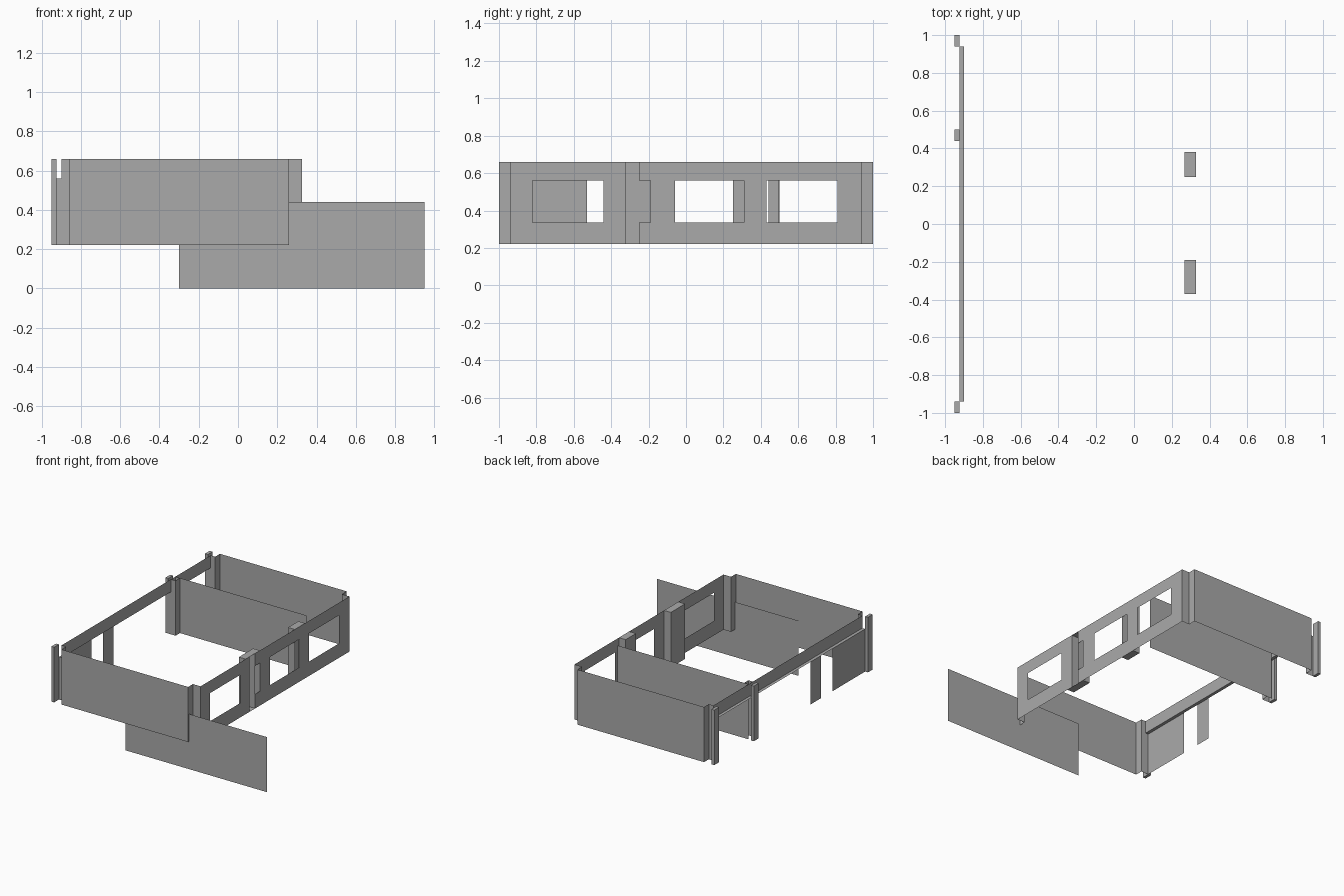
import bpy

cube = bpy.data.objects.get("Cube")
if cube:
    bpy.data.objects.remove(cube, do_unlink=True)

grey = bpy.data.materials.new("plain_grey")
grey.use_nodes = True
colour = (0.4, 0.4, 0.4, 1)
grey.diffuse_color = colour
grey.node_tree.nodes["Principled BSDF"].inputs["Base Color"].default_value = colour

BASE, TOP = 0.22, 0.66        # wall foot and wall top
SILL, HEAD = 0.335, 0.56      # window opening
LEFT, RIGHT = 0.327, -0.925   # outer faces of the long walls
INNER, END = 0.26, -0.86      # ends of the cross walls
NOTCH = 0.94


def make(name, quads):
    """Object made of separate four-cornered sheets."""
    verts = [v for q in quads for v in q]
    faces = [range(i, i + 4) for i in range(0, len(verts), 4)]
    mesh = bpy.data.meshes.new(name)
    mesh.from_pydata(verts, [], [tuple(f) for f in faces])
    mesh.materials.append(grey)
    obj = bpy.data.objects.new(name, mesh)
    bpy.context.collection.objects.link(obj)
    return obj


def upright(a, b, z0=BASE, z1=TOP):
    """Upright sheet standing on the plan line a-b."""
    return [(*a, z0), (*b, z0), (*b, z1), (*a, z1)]


def level(x0, x1, y0, y1, z):
    return [(x0, y0, z), (x1, y0, z), (x1, y1, z), (x0, y1, z)]


def folded(points):
    return [upright(a, b) for a, b in zip(points, points[1:])]


def box(x0, x1, y0, y1, open_left=False):
    ring = [(x1, y1), (x0, y1), (x0, y0), (x1, y0)]
    if not open_left:
        ring.append(ring[0])
    return folded(ring) + [level(x0, x1, y0, y1, z) for z in (BASE, TOP)]


# Front and back walls with stepped-in corners
for name, s in (("front_wall", -1), ("back_wall", 1)):
    path = [(LEFT, s * NOTCH), (INNER, s * NOTCH), (INNER, s), (END, s),
            (END, s * NOTCH), (-0.9, s * NOTCH)]
    if s > 0:
        path.reverse()
    quads = folded(path[::-1])
    quads.append(upright((-0.9, s * NOTCH), (RIGHT, s * NOTCH), BASE, HEAD))
    make(name, quads)

# Low sheet running past the front wall
make("front_lower_panel", [upright((-0.3, -0.99), (0.95, -0.99), 0, 0.44)])

# Left wall: solid piers, with sill and head strips at the windows
windows = [(-0.82, -0.44), (-0.25, -0.19), (-0.06, 0.31), (0.43, 0.81)]
piers = [(-NOTCH, -0.82), (-0.44, -0.32), (-0.19, -0.06), (0.31, 0.43), (0.81, NOTCH)]
quads = [upright((LEFT, a), (LEFT, b)) for a, b in piers]
for a, b in windows:
    quads.append(upright((LEFT, a), (LEFT, b), BASE, SILL))
    quads.append(upright((LEFT, a), (LEFT, b), HEAD, TOP))
make("left_window_wall", quads)

# Hollow piers behind the left wall, one with a slot to the outside
quads = box(0.267, LEFT, -0.37, -0.19, open_left=True)
quads += [upright((0.267, y), (LEFT, y)) for y in (-0.32, -0.25)]
make("left_front_pier", quads)
make("left_back_pier", box(0.267, LEFT, 0.25, 0.38, open_left=True))

# Right wall: header, ledge and two panels below it
make("right_header", [
    upright((-0.9, -NOTCH), (-0.9, NOTCH), HEAD, TOP),
    level(RIGHT, -0.9, -NOTCH, NOTCH, HEAD)])
make("right_panels", [upright((RIGHT, a), (RIGHT, b), BASE, HEAD)
                      for a, b in ((-NOTCH, -0.53), (-0.38, -0.25))])

# Pillars on the outside of the right wall
for name, y in (("front", -1), ("middle", 0.44), ("back", NOTCH)):
    make(name + "_right_pillar", box(-0.95, RIGHT, y, y + 0.06))

# Cross wall between the two rooms
quads = folded([(-0.9, 0.44), (END, 0.44), (END, 0.495), (INNER, 0.495)])
quads.append(upright((RIGHT, 0.44), (-0.9, 0.44), BASE, HEAD))
quads.append(upright((-0.9, 0.495), (END, 0.495)))
make("cross_wall", quads)
